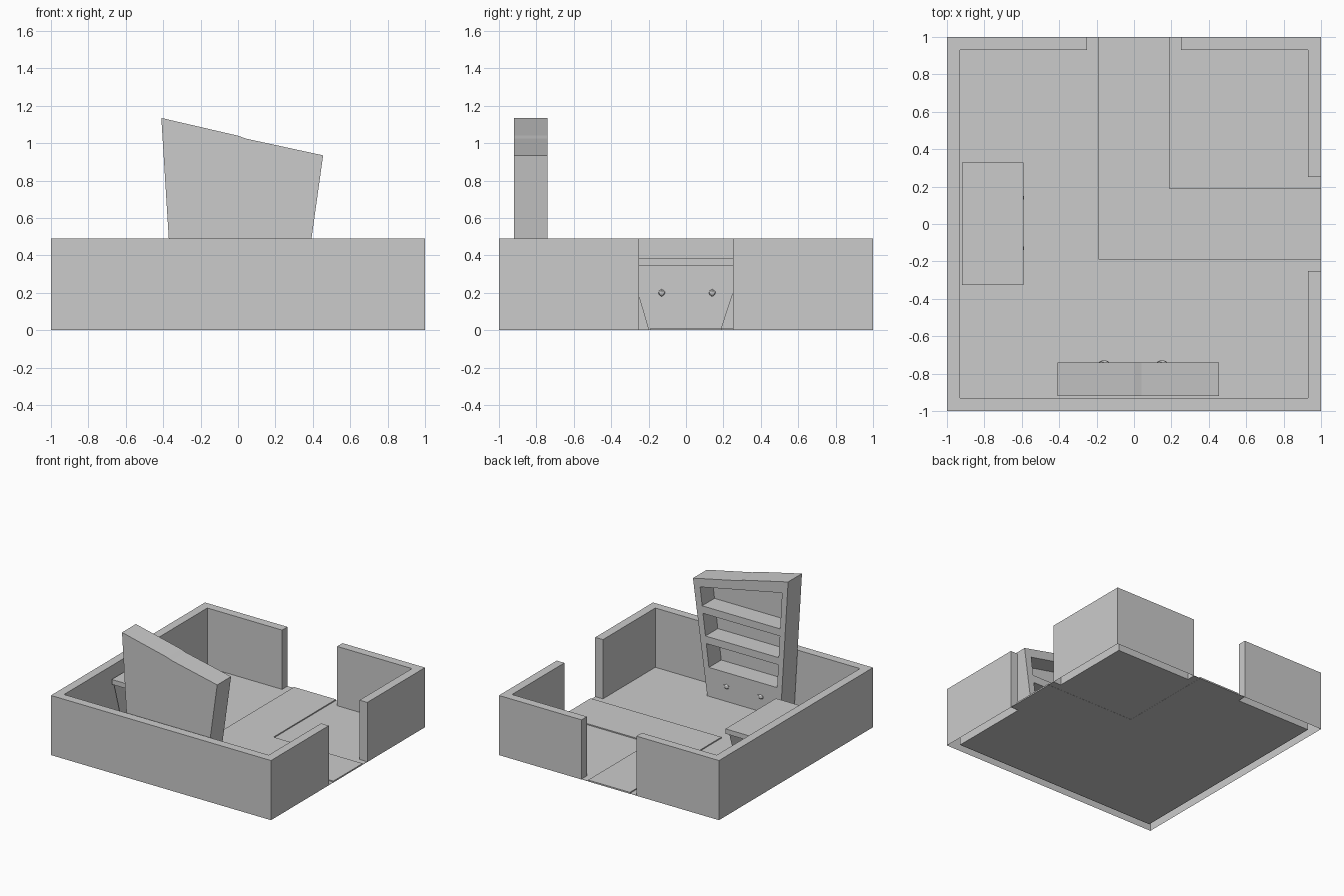
import bpy, bmesh
from mathutils import Vector

if "Cube" in bpy.data.objects:
    bpy.data.objects.remove(bpy.data.objects["Cube"])


def prism(name, pts, lo, hi, axis, open_bottom=False):
    """Extrude a 2D outline from lo to hi along an axis; outline is the other two axes in order."""
    def place(p, d):
        return {"x": (d, p[0], p[1]), "y": (p[0], d, p[1]), "z": (p[0], p[1], d)}[axis]
    bm = bmesh.new()
    a = [bm.verts.new(place(p, lo)) for p in pts]
    b = [bm.verts.new(place(p, hi)) for p in pts]
    n = len(pts)
    cap = bm.faces.new(a)
    bm.faces.new(b)
    for i in range(n):
        j = (i + 1) % n
        bm.faces.new((a[i], a[j], b[j], b[i]))
    bmesh.ops.recalc_face_normals(bm, faces=bm.faces)
    if open_bottom:
        bmesh.ops.delete(bm, geom=[cap], context="FACES_ONLY")
    return to_object(name, bm)


def to_object(name, bm):
    mesh = bpy.data.meshes.new(name)
    bm.to_mesh(mesh)
    bm.free()
    ob = bpy.data.objects.new(name, mesh)
    bpy.context.collection.objects.link(ob)
    return ob


def rect(x0, x1, y0, y1):
    return [(x0, y0), (x1, y0), (x1, y1), (x0, y1)]


def handle(name, loc, size):
    """Small faceted pull."""
    bm = bmesh.new()
    bmesh.ops.create_icosphere(bm, subdivisions=1, radius=1)
    bmesh.ops.scale(bm, verts=bm.verts, vec=Vector(size))
    bmesh.ops.translate(bm, verts=bm.verts, vec=Vector(loc))
    return to_object(name, bm)


# Walls, with doorways in the back and right sides
W, I, D, H = 1.0, 0.93, 0.25, 0.49
prism("main_wall", [(-D, W), (-W, W), (-W, -W), (W, -W), (W, -D), (I, -D),
                    (I, -I), (-I, -I), (-I, I), (-D, I)], 0, H, "z", True)
prism("corner_wall", [(D, W), (W, W), (W, D), (I, D), (I, I), (D, I)], 0, H, "z", True)

# Floor, running out into both doorways
prism("floor", [(-I, -I), (I, -I), (I, -D), (W, -D), (W, D), (I, D), (I, I),
                (D, I), (D, W), (-D, W), (-D, I), (-I, I)], 0.001, 0.003, "z")

# L-shaped walkway between the doors
P = 0.19
prism("walkway", [(-P, -P), (W, -P), (W, P), (P, P), (P, W), (-P, W)], 0, 0.012, "z")

# Crooked bookcase facing the room
case = prism("bookcase", [(-0.34, 0.003), (0.325, 0.003), (0.455, 0.935),
                          (0.04, 1.025), (0.0, 1.04), (-0.41, 1.135)], -0.92, -0.74, "y")


def left(z):
    return -0.31 - 0.057 * (z - 0.24)


def right(z):
    return 0.31 + 0.125 * (z - 0.24)


# Shelf recesses: bottom, top at left, top at right
for z0, zl, zr in [(0.24, 0.43, 0.43), (0.49, 0.67, 0.67), (0.73, 1.03, 0.88)]:
    cutter = prism("recess_cutter", [(left(z0), z0), (right(z0), z0),
                                     (right(zr), zr), (left(zl), zl)], -0.90, -0.70, "y")
    cutter.hide_render = True
    mod = case.modifiers.new("recess", "BOOLEAN")
    mod.operation, mod.solver, mod.object = "DIFFERENCE", "EXACT", cutter
    bpy.context.view_layer.objects.active = case
    bpy.ops.object.modifier_apply(modifier="recess")
    bpy.data.objects.remove(cutter)

for x in (-0.16, 0.15):
    handle("bookcase_handle", (x, -0.74, 0.125), (0.03, 0.012, 0.02))

# Tapered cabinet against the left wall
prism("cabinet_body", [(-0.20, 0.003), (0.187, 0.003), (0.30, 0.345), (-0.30, 0.345)],
      -0.92, -0.60, "x")
prism("cabinet_top", rect(-0.92, -0.59, -0.325, 0.33), 0.345, 0.385, "z")
for y in (-0.13, 0.14):
    handle("cabinet_handle", (-0.60, y, 0.2), (0.014, 0.02, 0.02))
